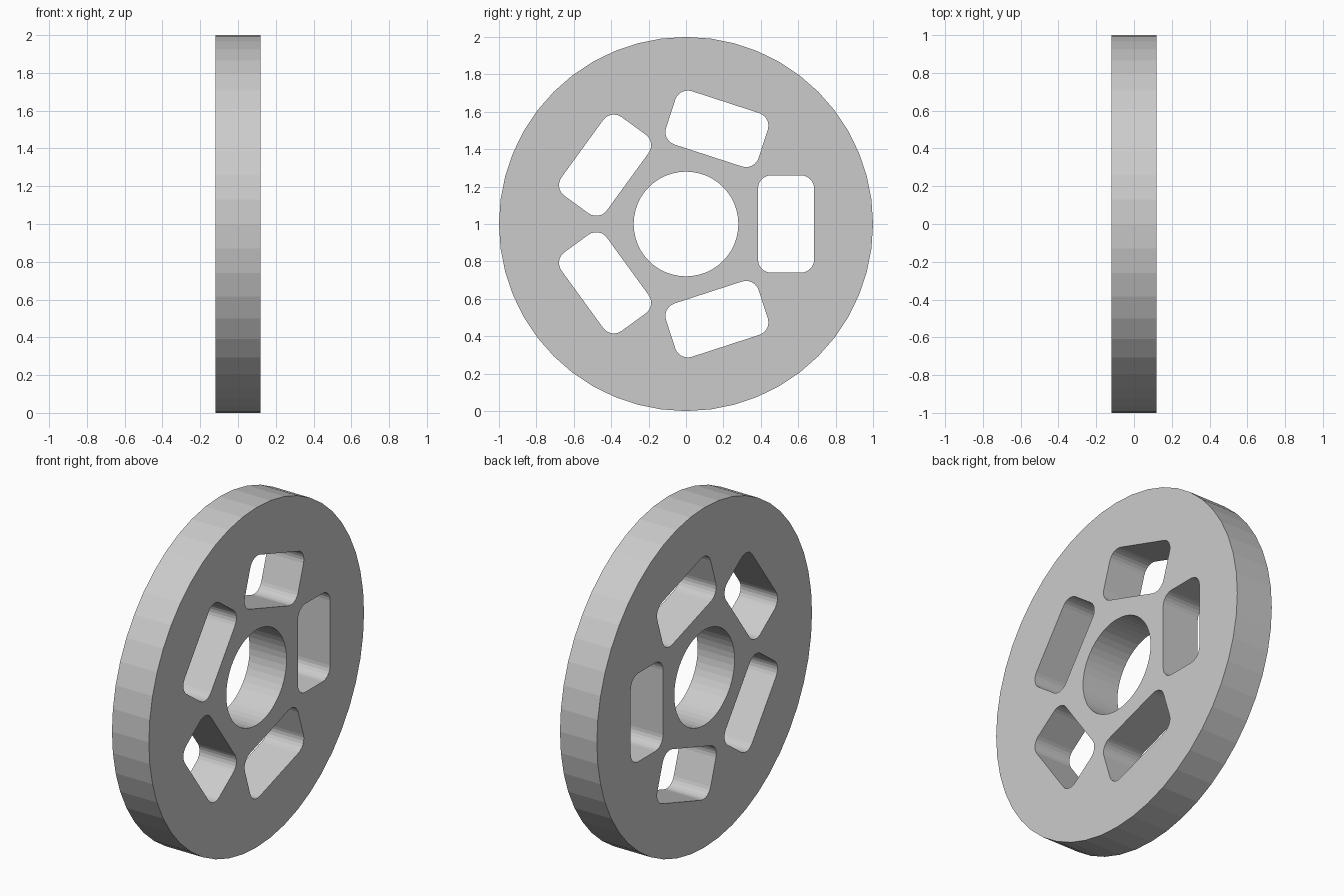
import bpy, bmesh
from math import cos, sin, pi, radians

if "Cube" in bpy.data.objects:
    bpy.data.objects.remove(bpy.data.objects["Cube"])

HALF_THICK = 0.12


def circle(radius, sides):
    return [(radius * cos(2 * pi * i / sides), radius * sin(2 * pi * i / sides))
            for i in range(sides)]


def rounded_window(x0, x1, half_h, r, turn, steps=6):
    """Rounded rectangle beside the hub, turned about the wheel centre."""
    corners = [(x1 - r, half_h - r, 0), (x0 + r, half_h - r, 90),
               (x0 + r, r - half_h, 180), (x1 - r, r - half_h, 270)]
    pts = []
    for cx, cy, start in corners:
        for i in range(steps + 1):
            a = radians(start + 90 * i / steps)
            x, y = cx + r * cos(a), cy + r * sin(a)
            pts.append((x * cos(turn) - y * sin(turn), x * sin(turn) + y * cos(turn)))
    return pts


# Flat outline: rim, axle hole and five windows, filled and extruded
outlines = [circle(1.0, 48), circle(0.28, 48)]
outlines += [rounded_window(0.385, 0.685, 0.26, 0.07, 2 * pi * k / 5) for k in range(5)]

curve = bpy.data.curves.new("wheel_profile", 'CURVE')
curve.dimensions = '2D'
curve.fill_mode = 'BOTH'
curve.extrude = HALF_THICK
for pts in outlines:
    spline = curve.splines.new('POLY')
    spline.points.add(len(pts) - 1)
    for p, (x, y) in zip(spline.points, pts):
        p.co = (x, y, 0, 1)
    spline.use_cyclic_u = True
    spline.use_smooth = False

# Convert to a clean welded mesh
profile = bpy.data.objects.new("wheel_profile", curve)
bpy.context.collection.objects.link(profile)
bpy.context.view_layer.update()
deps = bpy.context.evaluated_depsgraph_get()
mesh = bpy.data.meshes.new_from_object(profile.evaluated_get(deps))
bpy.data.objects.remove(profile)

bm = bmesh.new()
bm.from_mesh(mesh)
bmesh.ops.remove_doubles(bm, verts=bm.verts, dist=1e-4)
bmesh.ops.recalc_face_normals(bm, faces=bm.faces)
for f in bm.faces:
    f.smooth = False
bm.to_mesh(mesh)
bm.free()

# Stand the disc upright with its axle along x
wheel = bpy.data.objects.new("wheel_disc", mesh)
bpy.context.collection.objects.link(wheel)
wheel.rotation_euler = (pi / 2, 0, pi / 2)
wheel.location = (0, 0, 1)
